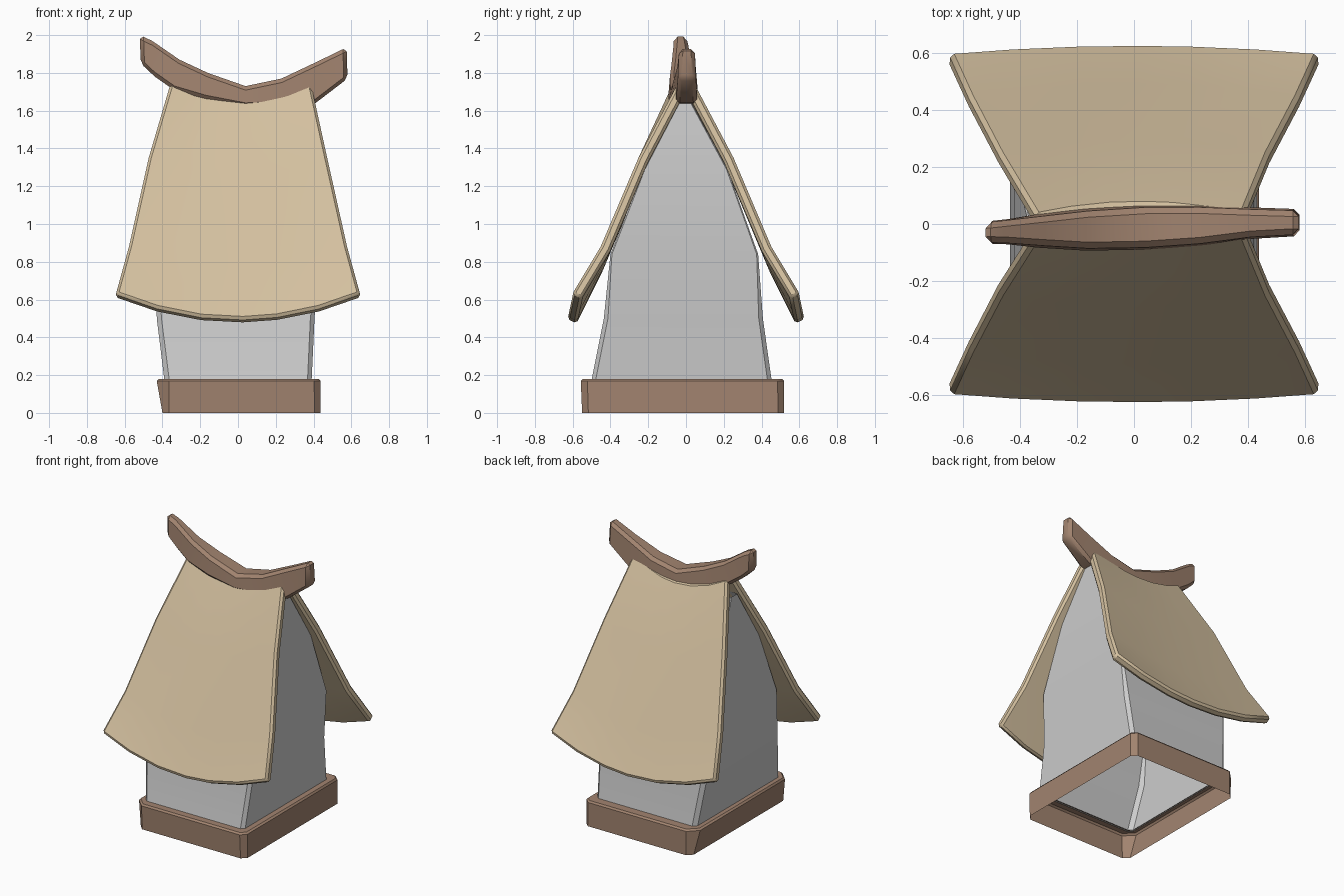
import bpy, bmesh, math

if "Cube" in bpy.data.objects:
    bpy.data.objects.remove(bpy.data.objects["Cube"])


def finish(name, bm, color=None, thickness=0, bevel=0, angle=35):
    """Turn a bmesh into a finished object with modifiers applied."""
    me = bpy.data.meshes.new(name)
    bm.to_mesh(me)
    bm.free()
    ob = bpy.data.objects.new(name, me)
    bpy.context.collection.objects.link(ob)
    if color:
        mat = bpy.data.materials.new(name + "_colour")
        mat.diffuse_color = (*color, 1)
        mat.use_nodes = True
        mat.node_tree.nodes["Principled BSDF"].inputs["Base Color"].default_value = mat.diffuse_color
        me.materials.append(mat)
    if thickness:
        s = ob.modifiers.new("Solidify", 'SOLIDIFY')
        s.thickness = thickness
        s.offset = -1
    if bevel:
        b = ob.modifiers.new("Bevel", 'BEVEL')
        b.width = bevel
        b.segments = 1
        b.limit_method = 'ANGLE'
        b.angle_limit = math.radians(45)
    bpy.ops.object.select_all(action='DESELECT')
    ob.select_set(True)
    bpy.context.view_layer.objects.active = ob
    if thickness or bevel:
        bpy.ops.object.convert(target='MESH')
    bpy.ops.object.shade_smooth_by_angle(angle=math.radians(angle))
    return ob


def loft(rings, caps=False):
    bm = bmesh.new()
    loops = [[bm.verts.new(p) for p in r] for r in rings]
    n = len(rings[0])
    for a, b in zip(loops, loops[1:]):
        for i in range(n):
            j = (i + 1) % n
            bm.faces.new((a[i], a[j], b[j], b[i]))
    if caps:
        bm.faces.new(loops[0][::-1])
        bm.faces.new(loops[-1])
    bmesh.ops.recalc_face_normals(bm, faces=bm.faces)
    return bm


def chamfered(x0, x1, y0, y1, left, right, z):
    """Rectangle ring with cut corners, separate cut size for each x side."""
    a, c = left, right
    return [(x0 + a, y0, z), (x1 - c, y0, z), (x1, y0 + c, z), (x1, y1 - c, z),
            (x1 - c, y1, z), (x0 + a, y1, z), (x0, y1 - a, z), (x0, y0 + a, z)]


BROWN = (0.36, 0.23, 0.16)
TAN = (0.66, 0.53, 0.35)

# base skirt, open underneath, with a ledge meeting the walls
base = [chamfered(-.40, .438, -.55, .52, .035, .033, 0),
        chamfered(-.43, .438, -.557, .52, .065, .035, .168),
        chamfered(-.42, .428, -.547, .51, .06, .03, .18),
        chamfered(-.385, .385, -.49, .445, .025, .02, .18)]
finish("base", loft(base), BROWN)

# walls flaring up and closing into curved gables
walls = [chamfered(-.39, .39, -.50, .453, .026, .022, .175),
         chamfered(-.43, .405, -.435, .407, .025, .022, .50),
         chamfered(-.435, .43, -.40, .382, .008, .008, .84),
         chamfered(-.42, .42, -.223, .22, .006, .006, 1.29),
         chamfered(-.375, .38, -.04, .03, .005, .005, 1.64)]
finish("walls", loft(walls), angle=30)

# roof panels: rows are half width, centre x, edge y, edge z, centre bulge, sag
rows = [(.362, .02, .033, 1.765, .04, .10),
        (.472, 0, .25, 1.355, .042, .105),
        (.577, 0, .45, .885, .042, .11),
        (.646, 0, .602, .633, .028, .135)]
columns = (-1, -.66, -.3, .04, .32, .66, 1)
for side, name in ((-1, "front_roof"), (1, "back_roof")):
    bm = bmesh.new()
    grid = [[bm.verts.new((cx + u * w, side * (y + bulge * (1 - u * u)),
                           z - sag * (1 - u * u))) for u in columns]
            for w, cx, y, z, bulge, sag in rows]
    if side < 0:  # lifted upper left corner
        grid[0][0].co.z += .03
        grid[0][0].co.y -= .015
    for a, b in zip(grid, grid[1:]):
        for i in range(len(columns) - 1):
            quad = (b[i], b[i + 1], a[i + 1], a[i])
            bm.faces.new(quad if side < 0 else quad[::-1])
    finish(name, bm, TAN, thickness=.056, bevel=.014)

# ridge beam: top x, top z, bottom x, bottom z, half width, centre y
stations = [(-.52, 2.0, -.515, 1.85, .04, -.03),
            (-.455, 1.97, -.44, 1.78, .045, -.027),
            (-.31, 1.87, -.34, 1.71, .06, -.024),
            (-.16, 1.80, -.17, 1.66, .075, -.02),
            (.04, 1.73, .04, 1.62, .08, -.012),
            (.23, 1.77, .24, 1.63, .073, -.005),
            (.41, 1.855, .41, 1.64, .056, .003),
            (.575, 1.935, .58, 1.77, .048, .005)]
beam = [[(tx, y - .85 * h, tz), (tx, y + .85 * h, tz), (bx, y + h, bz), (bx, y - h, bz)]
        for tx, tz, bx, bz, h, y in stations]
finish("ridge_beam", loft(beam, caps=True), BROWN, bevel=.02)
